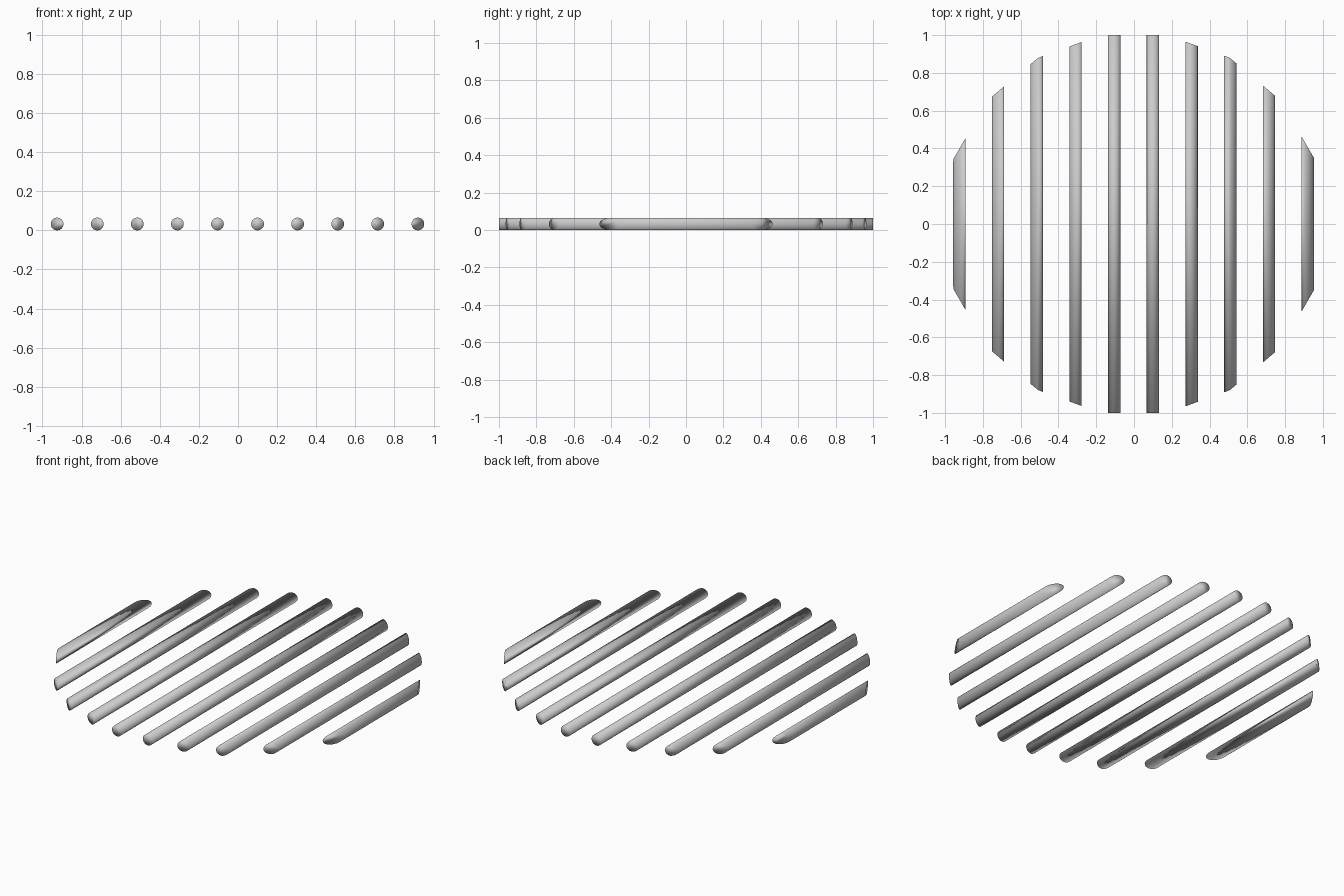
import bpy, bmesh
from math import sin, cos, pi
from mathutils import Matrix, Vector

if "Cube" in bpy.data.objects:
    bpy.data.objects.remove(bpy.data.objects["Cube"])

RADIUS = 0.0325      # bar radius
SPACING = 0.205      # distance between bar centres
OFFSET = -0.0025     # bars sit slightly left of the outline's centre
COUNT = 10
OUTLINE_SIDES = 18   # bars are trimmed to an 18-sided disc


def trim(bm, normal):
    """Slice off everything outside one side of the outline and cap the cut."""
    geom = bm.verts[:] + bm.edges[:] + bm.faces[:]
    cut = bmesh.ops.bisect_plane(bm, geom=geom, plane_co=normal, plane_no=normal,
                                 clear_outer=True, dist=1e-6)
    edges = [e for e in cut["geom_cut"]
             if isinstance(e, bmesh.types.BMEdge) and e.is_boundary]
    if edges:
        bmesh.ops.holes_fill(bm, edges=edges, sides=0)


def grill_bar(index):
    x = (index - (COUNT - 1) / 2) * SPACING + OFFSET
    bm = bmesh.new()
    # round bar lying along y, longer than needed
    bmesh.ops.create_cone(bm, cap_ends=True, segments=32, radius1=RADIUS,
                          radius2=RADIUS, depth=2.4,
                          matrix=Matrix.Translation((x, 0, RADIUS))
                          @ Matrix.Rotation(pi / 2, 4, 'X'))
    # trim the ends to the polygonal outline
    for k in range(OUTLINE_SIDES):
        a = 2 * pi * k / OUTLINE_SIDES
        trim(bm, Vector((sin(a), cos(a), 0)))
    bmesh.ops.recalc_face_normals(bm, faces=bm.faces)
    for f in bm.faces:
        f.smooth = True
    name = f"grill_bar_{index + 1}"
    mesh = bpy.data.meshes.new(name)
    bm.to_mesh(mesh)
    bm.free()
    bpy.context.collection.objects.link(bpy.data.objects.new(name, mesh))


for i in range(COUNT):
    grill_bar(i)
